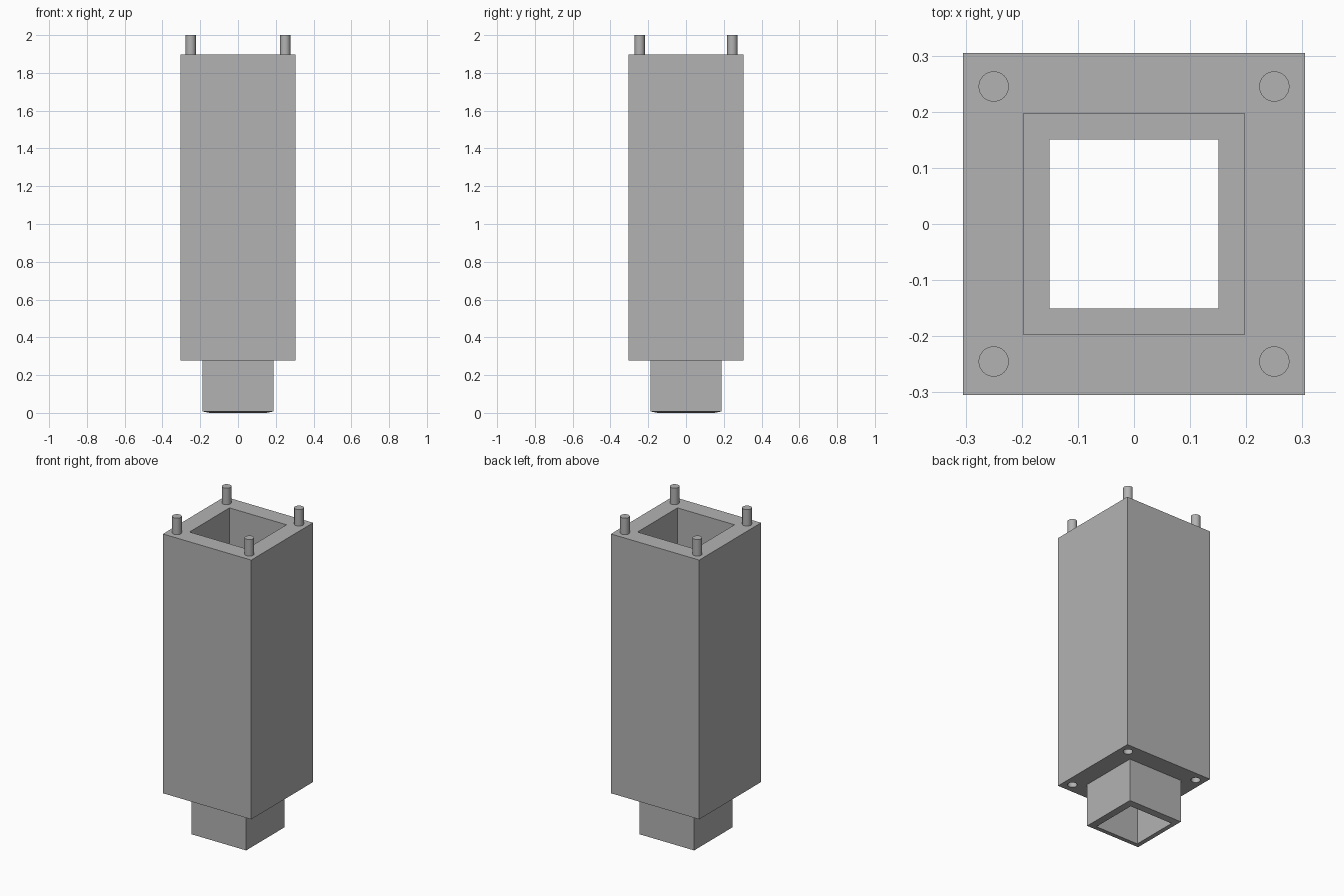
import bpy, bmesh
from mathutils import Matrix

if "Cube" in bpy.data.objects:
    bpy.data.objects.remove(bpy.data.objects["Cube"])

grey = bpy.data.materials.new("concrete_grey")
grey.diffuse_color = (0.45, 0.45, 0.45, 1)
grey.use_nodes = True
grey.node_tree.nodes["Principled BSDF"].inputs["Base Color"].default_value = grey.diffuse_color

CORNERS = [(x, y) for x in (-0.25, 0.25) for y in (-0.245, 0.245)]


def finish(bm, name):
    bmesh.ops.recalc_face_normals(bm, faces=bm.faces)
    me = bpy.data.meshes.new(name)
    bm.to_mesh(me)
    bm.free()
    me.materials.append(grey)
    ob = bpy.data.objects.new(name, me)
    bpy.context.collection.objects.link(ob)
    return ob


def square_tube(name, profile):
    """Carry a closed (half width, z) profile around four corners."""
    bm = bmesh.new()
    rings = [[bm.verts.new((sx * h, sy * h, z))
              for sx, sy in ((-1, -1), (1, -1), (1, 1), (-1, 1))]
             for h, z in profile]
    for i, a in enumerate(rings):
        b = rings[(i + 1) % len(rings)]
        for k in range(4):
            m = (k + 1) % 4
            bm.faces.new((a[k], a[m], b[m], b[k]))
    return finish(bm, name)


def rods(name, r, z0, z1):
    """One upright cylinder at each corner."""
    bm = bmesh.new()
    for x, y in CORNERS:
        bmesh.ops.create_cone(bm, cap_ends=True, segments=32, radius1=r, radius2=r,
                              depth=z1 - z0,
                              matrix=Matrix.Translation((x, y, (z0 + z1) / 2)))
    return finish(bm, name)


def smooth(ob):
    bpy.ops.object.select_all(action='DESELECT')
    ob.select_set(True)
    bpy.context.view_layer.objects.active = ob
    bpy.ops.object.shade_smooth_by_angle()


# hollow column: outer wall, top socket, ledge, bore and lower neck
column = square_tube("column_body", [
    (0.305, 0.278), (0.305, 1.897), (0.197, 1.897), (0.197, 1.61),
    (0.151, 1.61), (0.151, 0.0), (0.188, 0.008), (0.188, 0.278)])

# round peg sockets in the underside
cutter = rods("peg_socket_cutter", 0.027, 0.2, 0.39)
cutter.hide_render = True
mod = column.modifiers.new("peg_sockets", 'BOOLEAN')
mod.operation = 'DIFFERENCE'
mod.solver = 'EXACT'
mod.object = cutter
bpy.context.view_layer.objects.active = column
bpy.ops.object.modifier_apply(modifier=mod.name)
bpy.data.objects.remove(cutter)
smooth(column)

# locating pegs on the top rim
smooth(rods("top_pegs", 0.027, 1.897, 2.0))
